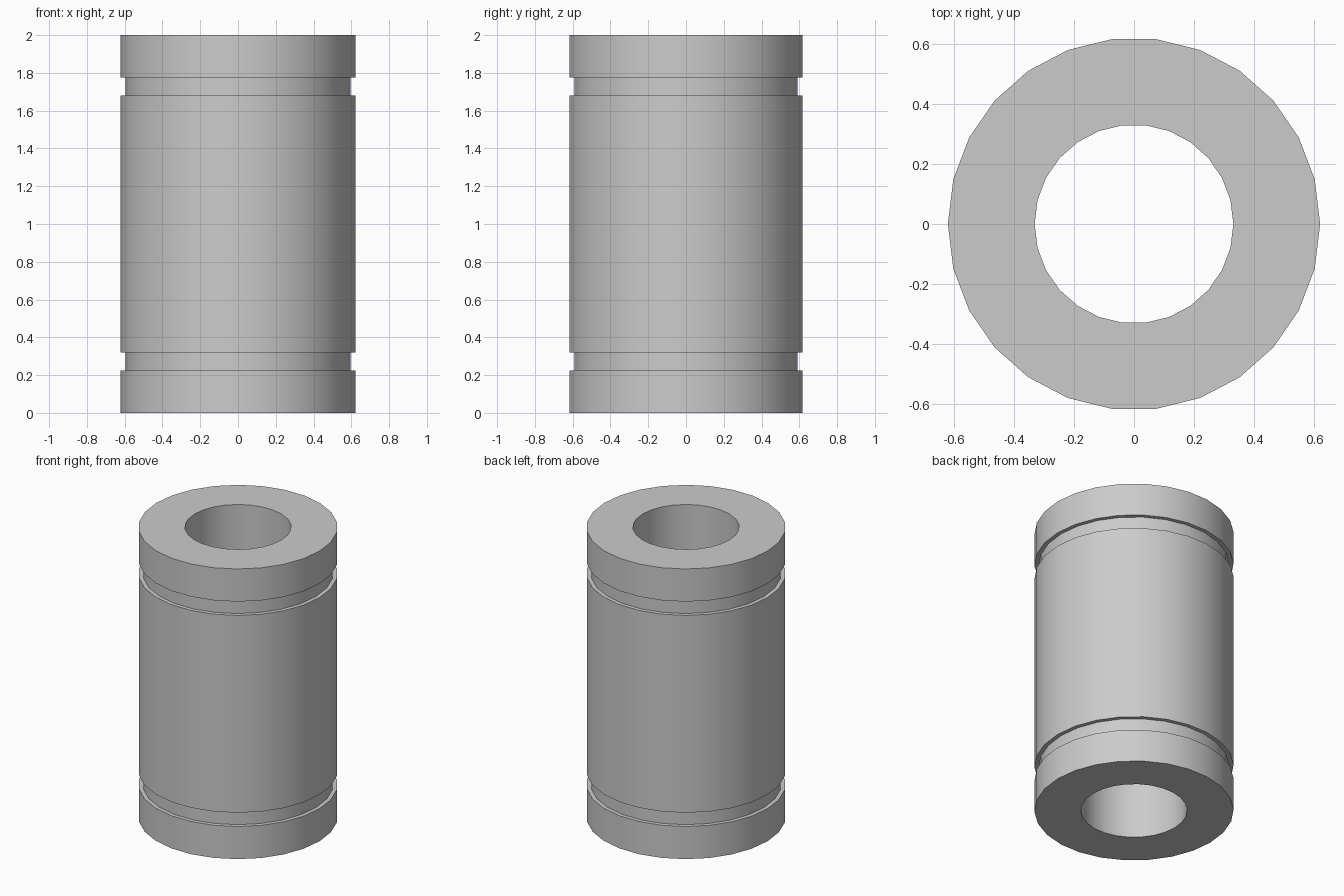
import bpy
import bmesh
from math import radians
from mathutils import Matrix

cube = bpy.data.objects.get("Cube")
if cube:
    bpy.data.objects.remove(cube, do_unlink=True)

SIDES = 26
OUTER, GROOVE, BORE = 0.622, 0.595, 0.332
HALF = 1.0

# Plain grey metal
metal = bpy.data.materials.new("grey_metal")
metal.use_nodes = True
grey = (0.6, 0.6, 0.6, 1)
metal.diffuse_color = grey
metal.node_tree.nodes["Principled BSDF"].inputs["Base Color"].default_value = grey

# Upper half of the wall profile, as radius and height above the middle
upper = [(OUTER, 0.68), (GROOVE, 0.68), (GROOVE, 0.775), (OUTER, 0.775),
         (OUTER, HALF), (BORE, HALF)]
lower = [(r, -h) for r, h in reversed(upper)]
profile = lower + upper

# Sleeve: closed profile turned about the vertical axis
bm = bmesh.new()
rings = []
for i in range(SIDES):
    turn = Matrix.Rotation(radians(360 * i / SIDES), 3, 'Z')
    rings.append([bm.verts.new(turn @ bm_co) for bm_co in
                  (Matrix.Translation((r, 0, h + HALF)).translation for r, h in profile)])
count = len(profile)
for i, ring in enumerate(rings):
    following = rings[(i + 1) % SIDES]
    for j in range(count):
        k = (j + 1) % count
        bm.faces.new((ring[j], following[j], following[k], ring[k]))
bmesh.ops.recalc_face_normals(bm, faces=bm.faces)

mesh = bpy.data.meshes.new("bearing_sleeve")
bm.to_mesh(mesh)
bm.free()
mesh.materials.append(metal)
sleeve = bpy.data.objects.new("bearing_sleeve", mesh)
bpy.context.collection.objects.link(sleeve)

# Smooth walls, sharp rims
bpy.ops.object.select_all(action='DESELECT')
sleeve.select_set(True)
bpy.context.view_layer.objects.active = sleeve
bpy.ops.object.shade_smooth_by_angle(angle=radians(30))
